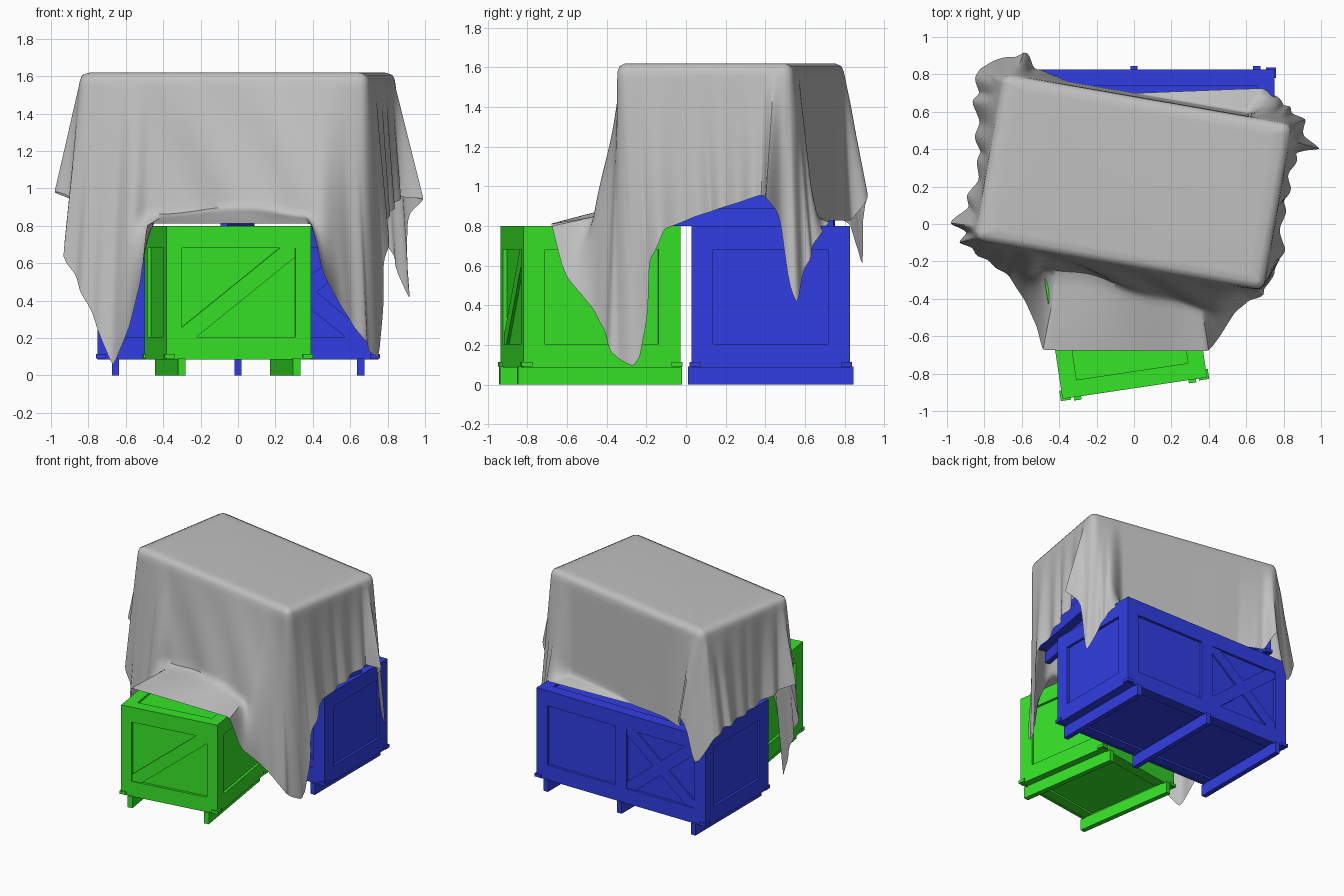
import bpy, bmesh, math
from mathutils import Vector, Matrix

old = bpy.data.objects.get("Cube")
if old:
    bpy.data.objects.remove(old, do_unlink=True)


def material(name, rgb):
    m = bpy.data.materials.new(name)
    m.use_nodes = True
    m.diffuse_color = (*rgb, 1)
    m.node_tree.nodes["Principled BSDF"].inputs["Base Color"].default_value = (*rgb, 1)
    return m


GREEN = material("green_paint", (0.037, 0.78, 0.021))
BLUE = material("blue_paint", (0.03, 0.048, 0.77))
GREY = material("grey_cloth", (0.53, 0.53, 0.53))


def finish(bm, name, mat, matrix=Matrix()):
    bmesh.ops.recalc_face_normals(bm, faces=bm.faces)
    mesh = bpy.data.meshes.new(name)
    bm.to_mesh(mesh)
    bm.free()
    mesh.materials.append(mat)
    obj = bpy.data.objects.new(name, mesh)
    obj.matrix_world = matrix
    bpy.context.collection.objects.link(obj)
    return obj


def box(bm, frame, centre, size, tilt=0):
    m = (frame @ Matrix.Translation(centre) @ Matrix.Rotation(tilt, 4, 'Y')
         @ Matrix.Diagonal((*size, 1)))
    bmesh.ops.create_cube(bm, size=1, matrix=m)


# ---- Crates: recessed core, framed sides with optional braces, skids ----
BASE, TOP, BOARD, THICK = 0.09, 0.80, 0.10, 0.02
MID, TALL = (BASE + TOP) / 2, TOP - BASE


def brace(bm, frame, x, y, w, sign):
    h = TALL - 2 * BOARD - 0.02
    box(bm, frame, (x, y + 0.014, MID), (math.hypot(w, h), 0.014, 0.09),
        -sign * math.atan2(h, w))


def crate(name, mat, w, d, place, skids, panels, stile, braces):
    bm = bmesh.new()
    box(bm, Matrix(), (0, 0, MID), (w - 2 * THICK, d - 2 * THICK, TALL - 0.03))
    finish(bm, name + "_core", mat, place)

    bm = bmesh.new()
    for k in range(4):
        side = Matrix.Rotation(k * math.pi / 2, 4, 'Z')
        run, out, count, post = ((w, d / 2, panels, stile) if k % 2 == 0
                                 else (d, w / 2, 1, 0.11))
        y = -out + THICK / 2
        for z in (BASE + BOARD / 2 + 0.005, TOP - BOARD / 2 - 0.01):
            box(bm, side, (0, y, z), (run, THICK, BOARD + 0.02))
        pitch = (run - post) / count
        for i in range(count + 1):
            box(bm, side, (-run / 2 + post / 2 + i * pitch, y, MID), (post, THICK, TALL))
        # corner brackets, lid border and floor border
        for end in (-1, 1):
            box(bm, side, (end * (run / 2 - 0.018), -out + 0.005, BASE + 0.012),
                (0.055, 0.03, 0.024))
        for z in (TOP - 0.01, BASE + 0.01):
            box(bm, side, (0, -out + 0.045, z), (run, 0.09, 0.02))
        if k % 2 == 0:
            x = run / 2 - post / 2 - pitch / 2
            for sign in braces:
                brace(bm, side, x, -out, pitch - post, sign)
    finish(bm, name + "_frame", mat, place)

    bm = bmesh.new()
    for x in skids:
        box(bm, Matrix(), (x, 0, BASE / 2), (0.04, d + 0.035, BASE))
    finish(bm, name + "_skids", mat, place)


def placed(x, y, z, degrees):
    return Matrix.Translation((x, y, z)) @ Matrix.Rotation(math.radians(degrees), 4, 'Z')


crate("green_crate", GREEN, 0.782, 0.80, placed(-0.055, -0.482, 0, 8.5),
      (-0.31, 0.31), 1, 0.085, (1,))
crate("lower_blue_crate", BLUE, 1.5, 0.80, placed(0, 0.427, 0, 0),
      (-0.655, 0, 0.655), 2, 0.10, (1, -1))
UPPER = placed(-0.003, 0.224, TOP, -9.9)
crate("upper_blue_crate", BLUE, 1.5, 0.80, UPPER,
      (-0.655, 0, 0.655), 2, 0.10, (1, -1))

# ---- Cloth: sheet over the upper crate, its hem following key points ----
# each key: place around the top edge (one unit per side), then hem x, y, z
HEM = [
    (0, -.94, -.1, .62), (.08, -.8, -.2, .35), (.15, -.67, -.28, .03),
    (.2, -.58, -.42, .25), (.25, -.52, -.56, .5), (.3, -.49, -.685, .81),
    (.8, .4, -.685, .81), (.83, .45, -.62, .55), (.88, .55, -.46, .36),
    (.95, .7, -.38, .15), (1, .75, -.27, .08), (1.05, .77, -.19, .12),
    (1.1, .78, -.19, .42), (1.15, .78, -.17, .62), (1.25, .78, -.1, .78),
    (1.4, .78, .05, .84), (1.84, .85, .38, .95), (1.9, 1, .4, .94),
    (1.94, .92, .47, .85), (1.97, .92, .52, .5), (2, .92, .56, .39),
    (2.03, .86, .61, .57), (2.1, .8, .66, .72), (2.15, .7, .73, .82),
    (2.5, .0, .7, .82), (2.8, -.35, .76, .82), (2.92, -.53, .84, .82),
    (2.96, -.58, .95, .97), (3, -.7, .89, .58), (3.05, -.87, .86, .8),
    (3.12, -.84, .72, .85), (3.6, -.81, .3, .87), (3.86, -.88, .1, .93),
    (3.92, -1, 0, .98), (3.96, -.9, -.04, .95), (4, -.94, -.1, .62)]
HX, HY, ROUND, CREST = 0.785, 0.452, 0.05, 1.62
PER_SIDE, ROWS = 120, 28


def hem_at(t):
    for a, b in zip(HEM, HEM[1:]):
        if t <= b[0]:
            return Vector(a[1:]).lerp(Vector(b[1:]), (t - a[0]) / (b[0] - a[0]))


def edge_at(t):
    """Core point and outward normal of the rounded top outline."""
    corners = [(-HX, -HY), (HX, -HY), (HX, HY), (-HX, HY)]
    i = int(t) % 4
    p = Vector(corners[i]).lerp(Vector(corners[(i + 1) % 4]), t - int(t))
    q = Vector((max(-HX + ROUND, min(HX - ROUND, p.x)),
                max(-HY + ROUND, min(HY - ROUND, p.y))))
    n = (p - q).normalized()
    turn = UPPER.to_3x3()
    q = UPPER @ q.to_3d()
    q.z = CREST
    return q, turn @ n.to_3d()


def ramp(a, b, v):
    f = max(0, min(1, (v - a) / (b - a)))
    return f * f * (3 - 2 * f)


def wave(distance, length):
    return 0.5 + 0.5 * math.cos(2 * math.pi * distance / length)


def column(t):
    q, n = edge_at(t)
    hem = hem_at(t)
    start = q + n * ROUND - Vector((0, 0, 0.04))
    centre = Vector((UPPER.translation.x, UPPER.translation.y, CREST))
    pts = [q.lerp(centre, 0.1), q + n * (ROUND - 0.035),
           q + n * (ROUND - 0.01) - Vector((0, 0, 0.012))]
    # the sheet lands on the front crate, and on the rear lid
    lap = ramp(.15, .25, t) * (1 - ramp(.83, .93, t))
    rear = ramp(2.1, 2.16, t) * (1 - ramp(2.5, 2.7, t))
    knee = start + n * (0.015 if t > 2 else 0.06 + 0.07 * ramp(.3, .8, t))
    knee.z = 0.85 + 0.04 * ramp(.3, .55, t) * (1 - ramp(.6, .8, t))
    # valleys gather at the corners, soft pleats along the short sides
    length = 2 * (HX if int(t) % 2 == 0 else HY)
    near = abs(t - round(t)) * length
    valley = 0.35 * math.exp(-(near / 0.15) ** 2) * (1 - wave(near, 0.09)) * (1 - lap)
    pleat = 0.03 * wave(near, 0.19) * ramp(0, 0.12, near) * (int(t) % 2)
    for j in range(ROWS + 1):
        s = j / ROWS
        bent = start.lerp(knee, s / .65) if s < .65 else knee.lerp(hem, (s - .65) / .35)
        p = start.lerp(hem, s).lerp(bent, max(lap, rear))
        wall = start + n * 0.015
        wall.z = p.z
        p = p.lerp(wall, valley * ramp(0, .5, s))
        sag = 0.012 * lap * math.sin(math.pi * s) * (1 + math.sin(22 * t - 7 * s))
        pts.append(p + n * (pleat * s + sag))
    return pts


bm = bmesh.new()
grid = [[bm.verts.new(p) for p in column(i / PER_SIDE)] for i in range(4 * PER_SIDE)]
bm.faces.new([c[0] for c in grid])
for c, d in zip(grid, grid[1:] + grid[:1]):
    for j in range(len(c) - 1):
        bm.faces.new((c[j], d[j], d[j + 1], c[j + 1]))
# rounded corners share inner points, so merge them
bmesh.ops.remove_doubles(bm, verts=bm.verts, dist=0.0001)
cloth = finish(bm, "draped_cloth", GREY)
relax = cloth.modifiers.new("Relax", 'SMOOTH')
relax.factor, relax.iterations = 0.5, 3

bpy.ops.object.select_all(action='DESELECT')
cloth.select_set(True)
bpy.context.view_layer.objects.active = cloth
bpy.ops.object.shade_smooth_by_angle(angle=math.radians(60))
